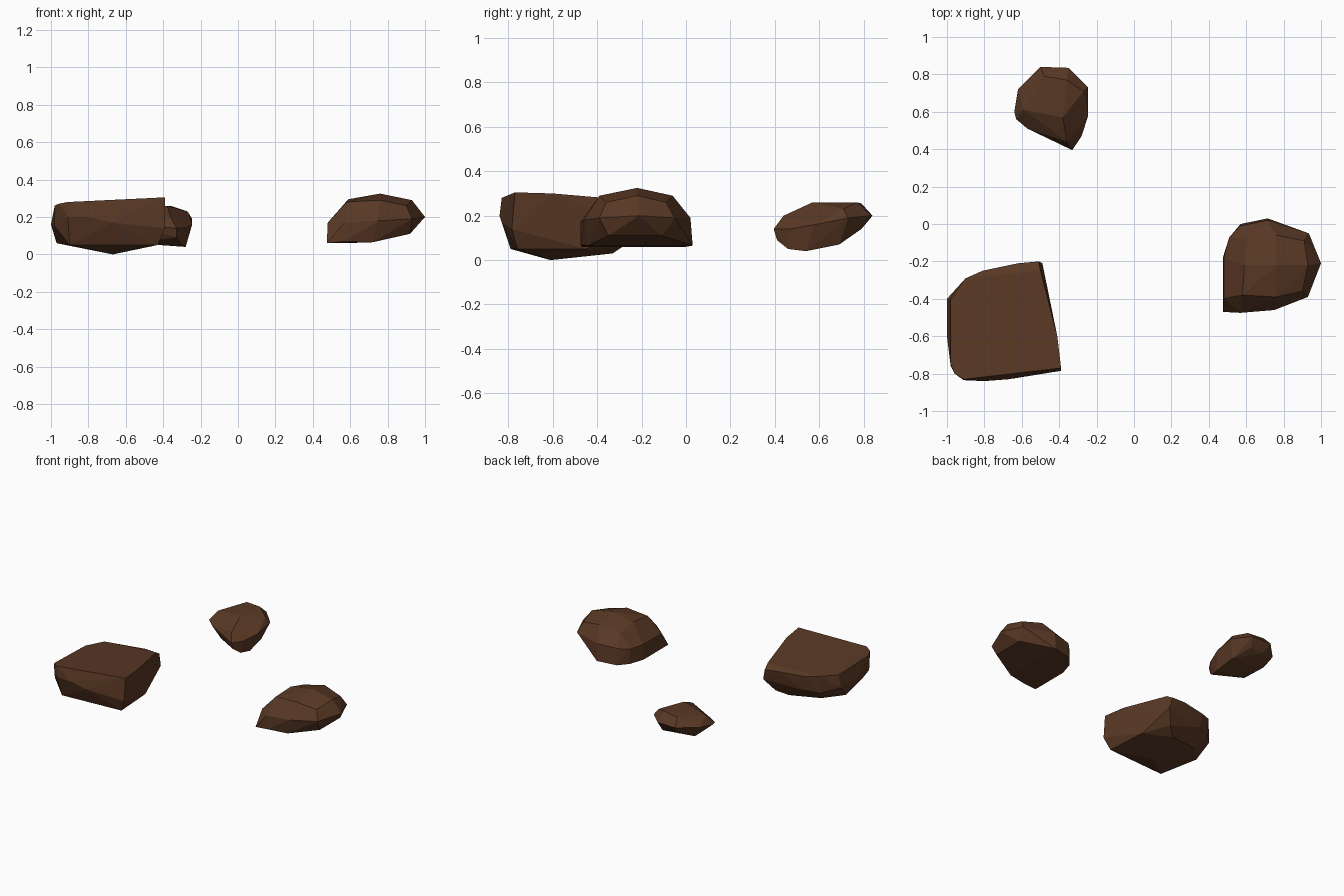
import bpy, bmesh, math

brown = bpy.data.materials.new("brown_stone")
brown.diffuse_color = (0.1, 0.04, 0.018, 1)


def rock(name, *rings):
    """Flat-faceted boulder: convex skin over rings of corner points."""
    bm = bmesh.new()
    for ring in rings:
        for p in ring:
            bm.verts.new(p)
    hull = bmesh.ops.convex_hull(bm, input=bm.verts[:])
    inner = {v for v in hull["geom_interior"] if isinstance(v, bmesh.types.BMVert)}
    bmesh.ops.delete(bm, geom=list(inner), context='VERTS')
    bmesh.ops.dissolve_limit(bm, angle_limit=math.radians(4),
                             verts=bm.verts[:], edges=bm.edges[:])
    bmesh.ops.recalc_face_normals(bm, faces=bm.faces[:])
    mesh = bpy.data.meshes.new(name)
    bm.to_mesh(mesh)
    bm.free()
    mesh.materials.append(brown)
    obj = bpy.data.objects.new(name, mesh)
    bpy.context.collection.objects.link(obj)
    return obj


# Large slab: near-flat top, upright sides, shallow keel below
rock("large_rock",
     [(-.96, -.80, .27), (-.91, -.83, .28), (-.39, -.77, .305), (-.41, -.60, .30),
      (-.50, -.25, .27), (-.51, -.20, .24), (-.62, -.21, .25), (-.81, -.25, .25),
      (-.90, -.29, .26), (-.98, -.40, .25), (-.98, -.75, .26)],
     [(-1, -.40, .16), (-1, -.60, .16), (-.98, -.76, .15), (-.91, -.835, .20),
      (-.80, -.84, .20), (-.67, -.83, .17), (-.39, -.785, .14), (-.49, -.21, .16),
      (-.80, -.26, .14), (-.90, -.30, .13)],
     [(-.97, -.50, .06), (-.90, -.79, .05), (-.67, -.61, 0), (-.43, -.76, .05),
      (-.45, -.45, .05), (-.55, -.27, .07), (-.62, -.33, .03), (-.85, -.38, .05)])

# Medium domed rock with a pointed front left corner and flat base
rock("medium_rock",
     [(.76, -.22, .325), (.59, -.22, .295), (.93, -.22, .29), (.76, -.06, .29),
      (.76, -.39, .29), (.58, -.38, .28), (.60, -.08, .26), (.91, -.09, .26),
      (.90, -.36, .26)],
     [(.48, -.18, .17), (.48, -.40, .17), (.57, -.475, .17), (.75, -.46, .18),
      (.93, -.39, .19), (1, -.21, .20), (.935, -.05, .19), (.715, .02, .19),
      (.57, -.01, .18), (.51, -.07, .17)],
     [(.475, -.47, .06), (.475, -.18, .06), (.51, -.07, .06), (.57, 0, .06),
      (.715, .03, .065), (.57, -.475, .07), (.72, -.44, .065), (.92, -.11, .11),
      (.92, -.35, .11), (.72, -.22, .055)])

# Small rock tapering to a nose towards the front
rock("small_rock",
     [(-.48, .79, .255), (-.36, .77, .26), (-.27, .71, .23), (-.38, .57, .26),
      (-.59, .61, .23), (-.36, .44, .20)],
     [(-.50, .84, .20), (-.35, .835, .20), (-.245, .73, .19), (-.245, .58, .16),
      (-.28, .47, .14), (-.33, .395, .14), (-.48, .48, .15), (-.57, .51, .16),
      (-.63, .56, .17), (-.64, .60, .17), (-.62, .72, .19)],
     [(-.33, .41, .09), (-.30, .46, .05), (-.28, .54, .04), (-.29, .69, .07),
      (-.37, .79, .14), (-.48, .79, .14), (-.55, .68, .09), (-.52, .54, .07),
      (-.42, .54, .05)])
